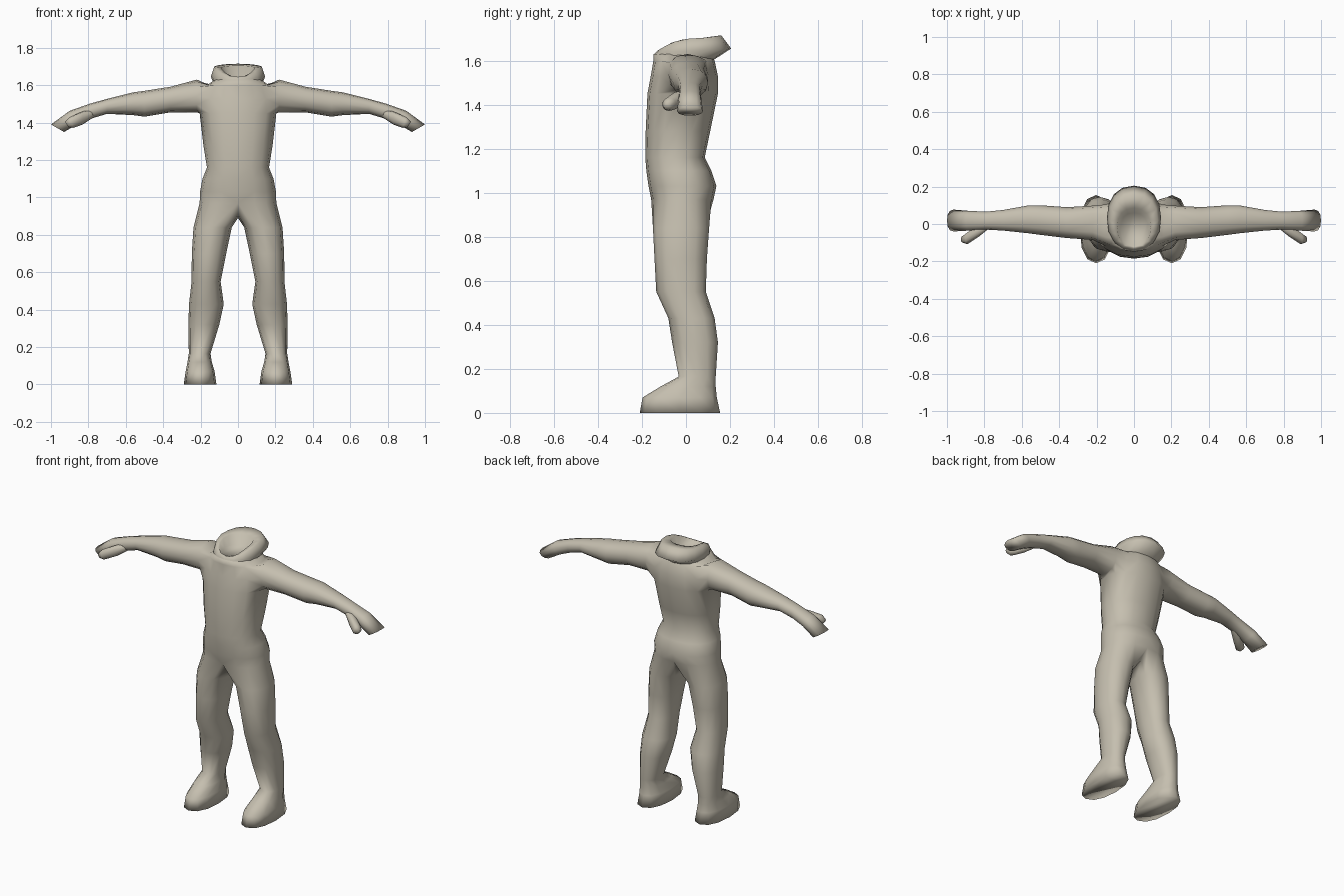
import bpy, bmesh, math

cube = bpy.data.objects.get("Cube")
if cube:
    bpy.data.objects.remove(cube)

clay = bpy.data.materials.new("warm_clay")
COLOUR = (0.56, 0.52, 0.43, 1)
clay.diffuse_color = COLOUR
clay.use_nodes = True
bsdf = clay.node_tree.nodes["Principled BSDF"]
bsdf.inputs["Base Color"].default_value = COLOUR
bsdf.inputs["Roughness"].default_value = 0.8


def soft(v, power=0.88):
    """Slightly squared-off sine or cosine."""
    return math.copysign(abs(v) ** power, v)


def half_ring(bm, zf, zs, zb, rx, y0, y1):
    """Left half of a trunk section, from front middle to back middle."""
    verts = []
    for k in range(9):
        a = math.pi * k / 8
        c = math.cos(a)
        z = zs + ((zf if c > 0 else zb) - zs) * abs(c) ** 1.5
        y = (y0 + y1) / 2 - (y1 - y0) / 2 * soft(c)
        verts.append(bm.verts.new((rx * soft(math.sin(a)), y, z)))
    return verts


def leg_ring(bm, z, x0, x1, y0, y1):
    verts = []
    for i in range(12):
        a = math.radians(30 * i - 30)
        verts.append(bm.verts.new(((x0 + x1) / 2 + (x1 - x0) / 2 * soft(math.sin(a)),
                                   (y0 + y1) / 2 - (y1 - y0) / 2 * soft(math.cos(a)), z)))
    return verts


def arm_ring(bm, x, slant, y0, y1, z0, z1):
    verts = []
    for i in range(12):
        a = math.radians(30 * i + 30)
        s = soft(math.sin(a))
        verts.append(bm.verts.new((x - slant * s,
                                   (y0 + y1) / 2 - (y1 - y0) / 2 * soft(math.cos(a)),
                                   (z0 + z1) / 2 - (z1 - z0) / 2 * s)))
    return verts


def bridge(bm, a, b, closed=True, skip=()):
    n = len(a)
    for i in range(n if closed else n - 1):
        if i not in skip:
            j = (i + 1) % n
            bm.faces.new((a[i], a[j], b[j], b[i]))


def loft(bm, rings, closed=True):
    for a, b in zip(rings, rings[1:]):
        bridge(bm, a, b, closed)
    bm.faces.new(rings[-1])


def finish(name, bm):
    """Mirror the left half to the right and make a smooth object."""
    bmesh.ops.mirror(bm, geom=bm.verts[:] + bm.edges[:] + bm.faces[:],
                     axis='X', merge_dist=0.0005)
    bmesh.ops.recalc_face_normals(bm, faces=bm.faces[:])
    for f in bm.faces:
        f.smooth = True
    mesh = bpy.data.meshes.new(name)
    bm.to_mesh(mesh)
    bm.free()
    mesh.materials.append(clay)
    obj = bpy.data.objects.new(name, mesh)
    bpy.context.collection.objects.link(obj)
    return obj


# Trunk, leaving an opening at the shoulder
bm = bmesh.new()
trunk = [half_ring(bm, z, z, z, rx, y0, y1) for z, rx, y0, y1 in (
    (0.97, 0.205, -0.158, 0.125), (1.03, 0.203, -0.17, 0.138),
    (1.10, 0.19, -0.18, 0.115), (1.16, 0.166, -0.185, 0.085),
    (1.28, 0.185, -0.183, 0.11), (1.45, 0.205, -0.175, 0.145),
    (1.53, 0.2, -0.16, 0.145), (1.60, 0.165, -0.148, 0.13),
    (1.63, 0.125, -0.148, 0.11))]
for row, (low, high) in enumerate(zip(trunk, trunk[1:])):
    bridge(bm, low, high, False, range(2, 6) if row in (5, 6) else ())
bm.faces.new(trunk[-1])

# Arm and flat hand, grown from the shoulder opening
low, mid, high = trunk[5:8]
socket = low[2:7] + [mid[6]] + high[6:1:-1] + [mid[2]]
loft(bm, [socket] + [arm_ring(bm, *r) for r in (
    (0.22, 0, -0.085, 0.098, 1.455, 1.63), (0.36, 0, -0.075, 0.09, 1.455, 1.592),
    (0.50, 0, -0.058, 0.1, 1.432, 1.57), (0.56, 0, -0.05, 0.1, 1.44, 1.562),
    (0.70, 0, -0.035, 0.075, 1.447, 1.527), (0.79, 0, -0.03, 0.066, 1.42, 1.502),
    (0.88, 0.02, -0.035, 0.07, 1.39, 1.463), (0.965, 0.035, -0.04, 0.077, 1.35, 1.39))])

# Leg and foot, grown from half the hip ring and the crotch
crotch = [bm.verts.new((0, y, z)) for y, z in ((0.07, 0.91), (-0.01, 0.89), (-0.09, 0.905))]
loft(bm, [trunk[0] + crotch] + [leg_ring(bm, *r) for r in (
    (0.84, 0.033, 0.238, -0.15, 0.105), (0.70, 0.063, 0.247, -0.143, 0.095),
    (0.55, 0.093, 0.248, -0.135, 0.09), (0.43, 0.076, 0.262, -0.08, 0.13),
    (0.32, 0.1, 0.265, -0.063, 0.145), (0.165, 0.147, 0.263, -0.033, 0.135),
    (0.12, 0.14, 0.27, -0.115, 0.135), (0.07, 0.125, 0.28, -0.197, 0.14),
    (0, 0.115, 0.29, -0.21, 0.155))])
finish("body", bm)

# Rolled collar around the neck, with a sunken opening
bm = bmesh.new()
loft(bm, [half_ring(bm, *r) for r in (
    (1.62, 1.60, 1.59, 0.125, -0.148, 0.105), (1.635, 1.645, 1.655, 0.145, -0.14, 0.205),
    (1.645, 1.70, 1.715, 0.127, -0.13, 0.16), (1.645, 1.695, 1.705, 0.09, -0.12, 0.085),
    (1.635, 1.64, 1.64, 0.075, -0.115, 0.06))], False)
finish("rolled_collar", bm)

# Thumbs
bm = bmesh.new()
loft(bm, [arm_ring(bm, *r) for r in (
    (0.77, 0, -0.02, 0.02, 1.43, 1.47), (0.83, 0, -0.068, 0.0, 1.39, 1.46),
    (0.89, 0.01, -0.108, -0.045, 1.372, 1.43), (0.915, 0.01, -0.1, -0.065, 1.375, 1.405))])
finish("thumbs", bm)
